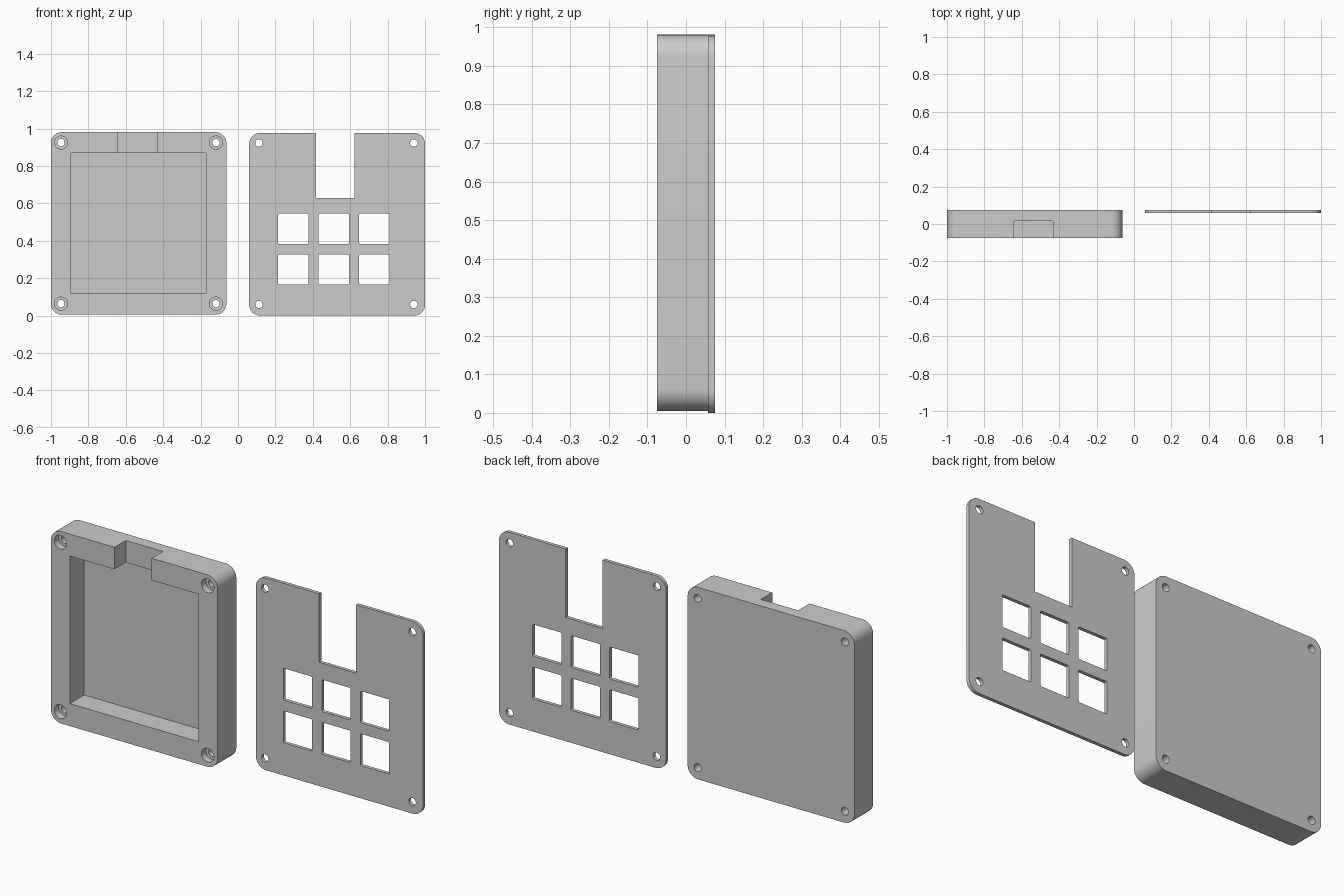
import bpy, bmesh, math

if "Cube" in bpy.data.objects:
    bpy.data.objects.remove(bpy.data.objects["Cube"])


def prism(name, x0, x1, z0, z1, y0, y1, r=0.0, seg=10):
    """Rounded rectangle in the XZ plane, extruded along y."""
    pts = []
    corners = [(x1 - r, z1 - r), (x0 + r, z1 - r), (x0 + r, z0 + r), (x1 - r, z0 + r)]
    for i, (cx, cz) in enumerate(corners):
        for k in range(seg + 1 if r else 1):
            a = math.pi / 2 * (i + k / seg)
            pts.append((cx + r * math.cos(a), cz + r * math.sin(a)))
    return extrude(name, pts, y0, y1)


def cylinder(name, cx, cz, r, y0, y1, n=40):
    pts = [(cx + r * math.cos(2 * math.pi * k / n), cz + r * math.sin(2 * math.pi * k / n))
           for k in range(n)]
    return extrude(name, pts, y0, y1)


def extrude(name, pts, y0, y1):
    bm = bmesh.new()
    face = bm.faces.new([bm.verts.new((x, y0, z)) for x, z in pts])
    ext = bmesh.ops.extrude_face_region(bm, geom=[face])["geom"]
    bmesh.ops.translate(bm, vec=(0, y1 - y0, 0),
                        verts=[v for v in ext if isinstance(v, bmesh.types.BMVert)])
    bmesh.ops.recalc_face_normals(bm, faces=bm.faces)
    mesh = bpy.data.meshes.new(name)
    bm.to_mesh(mesh)
    bm.free()
    ob = bpy.data.objects.new(name, mesh)
    bpy.context.collection.objects.link(ob)
    return ob


def carve(ob, cutters):
    """Subtract every cutter, then remove it and smooth the rounded sides."""
    bpy.ops.object.select_all(action='DESELECT')
    ob.select_set(True)
    bpy.context.view_layer.objects.active = ob
    for c in cutters:
        c.hide_render = True
        m = ob.modifiers.new("cut", 'BOOLEAN')
        m.operation, m.solver, m.object = 'DIFFERENCE', 'EXACT', c
        bpy.ops.object.modifier_apply(modifier=m.name)
        bpy.data.objects.remove(c)
    bpy.ops.object.shade_smooth_by_angle(angle=math.radians(30))


FRONT, BACK = -0.075, 0.075

# Case: rounded block with a pocket, a cable notch and counterbored screw holes
case = prism("case", -1.0, -0.062, 0.005, 0.981, FRONT, BACK, r=0.058)
cuts = [prism("pocket", -0.893, -0.171, 0.119, 0.869, FRONT - 0.1, 0.04),
        prism("cable_notch", -0.642, -0.433, 0.8, 1.1, FRONT - 0.1, 0.016)]
for x in (-0.946, -0.118):
    for z in (0.064, 0.925):
        cuts.append(cylinder("screw_hole", x, z, 0.0197, -0.2, 0.2))
        cuts.append(cylinder("counterbore", x, z, 0.035, -0.2, FRONT + 0.035))
carve(case, cuts)

# Plate: thin rounded sheet with a top slot, six key openings and screw holes
plate = prism("switch_plate", 0.06, 1.0, 0.0, 0.977, 0.0575, BACK, r=0.058)
cuts = [prism("top_slot", 0.416, 0.624, 0.629, 1.2, -0.1, 0.2)]
for x in (0.112, 0.94):
    for z in (0.06, 0.923):
        cuts.append(cylinder("screw_hole", x, z, 0.0197, -0.1, 0.2))
H = 0.081
for x in (0.296, 0.5125, 0.729):
    for z in (0.247, 0.464):
        cuts.append(prism("key_opening", x - H, x + H, z - H, z + H, -0.1, 0.2, r=0.006, seg=4))
carve(plate, cuts)
